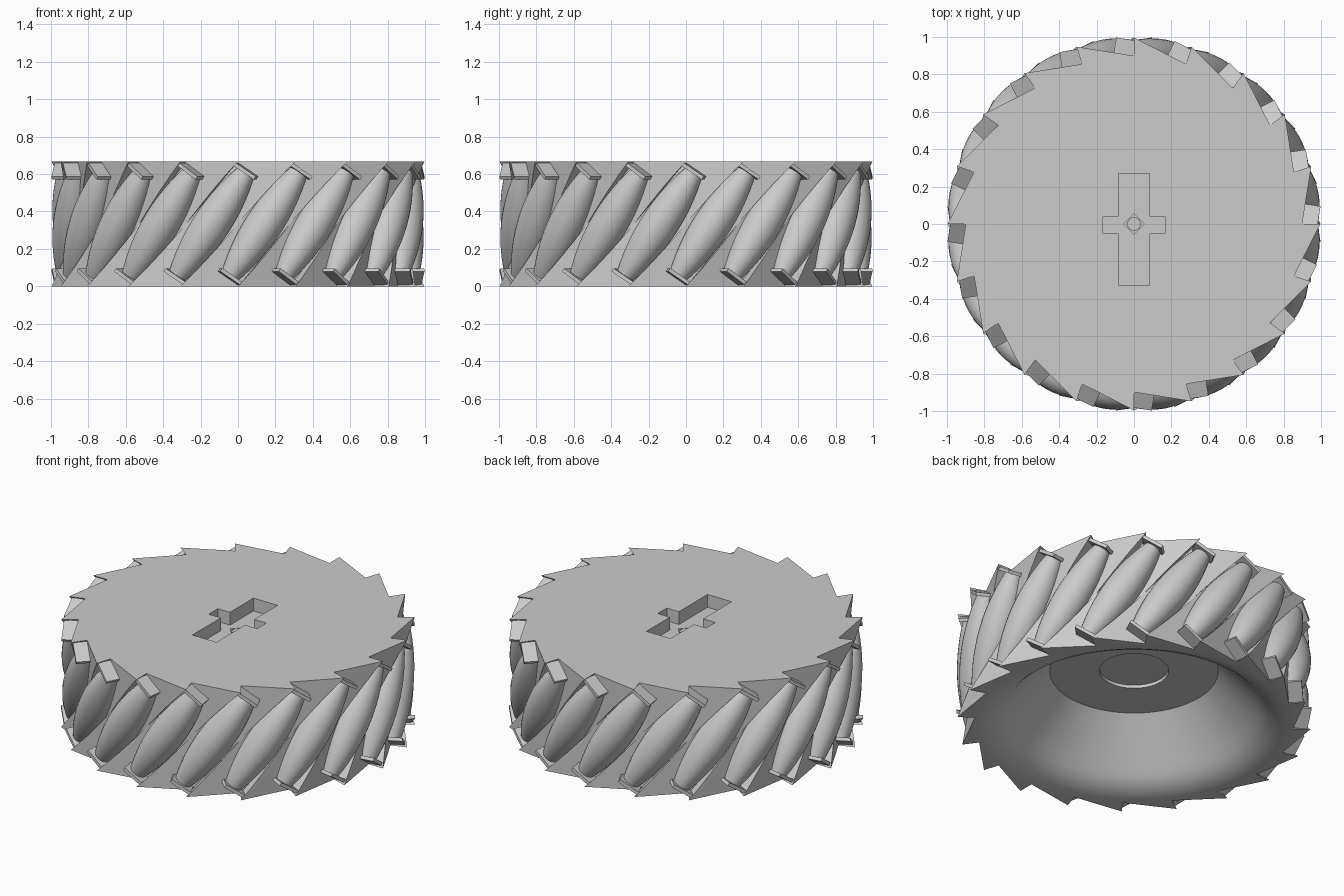
import bpy, bmesh
from math import sin, cos, tan, pi, radians
from mathutils import Matrix, Vector

if "Cube" in bpy.data.objects:
    bpy.data.objects.remove(bpy.data.objects["Cube"])

N = 20                      # rollers around the hub
PITCH = 2 * pi / N
HEIGHT = 0.667
FLOOR = 0.888               # distance of each flat groove floor from the axis
TILT = radians(34)
HALF_LEN = 0.34

grey = bpy.data.materials.new("plain grey")
grey.use_nodes = True
grey.diffuse_color = (0.6, 0.6, 0.6, 1)
grey.node_tree.nodes["Principled BSDF"].inputs["Base Color"].default_value = (0.6, 0.6, 0.6, 1)


def make_mesh(name, bm):
    bmesh.ops.remove_doubles(bm, verts=bm.verts, dist=1e-5)
    bmesh.ops.recalc_face_normals(bm, faces=bm.faces)
    mesh = bpy.data.meshes.new(name)
    bm.to_mesh(mesh)
    bm.free()
    mesh.materials.append(grey)
    return mesh


def add(name, mesh, matrix=Matrix()):
    obj = bpy.data.objects.new(name, mesh)
    obj.matrix_world = matrix
    bpy.context.collection.objects.link(obj)
    return obj


def activate(obj):
    bpy.ops.object.select_all(action="DESELECT")
    obj.select_set(True)
    bpy.context.view_layer.objects.active = obj


def smooth(obj, degrees):
    activate(obj)
    bpy.ops.object.shade_smooth_by_angle(angle=radians(degrees))


def skin(bm, rings, cap=True):
    """Bridge rings of equal length and close both ends."""
    rows = [[bm.verts.new(p) for p in ring] for ring in rings]
    count = len(rows[0])
    for a, b in zip(rows, rows[1:]):
        for i in range(count):
            j = (i + 1) % count
            bm.faces.new((a[i], a[j], b[j], b[i]))
    if cap:
        bm.faces.new(rows[0])
        bm.faces.new(rows[-1])


def prism(name, outline, z0, z1):
    bm = bmesh.new()
    skin(bm, [[(x, y, z) for x, y in outline] for z in (z0, z1)])
    return add(name, make_mesh(name, bm))


# Hub: flat groove floors that step into saw teeth at both rims
SAMPLES = 6


def row_angles(t):
    """Angle and offset from the groove centre at height fraction t."""
    start = -1.5 * PITCH + 2 * PITCH * t
    for k in range(N):
        for s in range(SAMPLES):
            off = start + PITCH * s / (SAMPLES - 1)
            yield PITCH * (k + 0.5) + off, off


def circle(radius, z, t):
    return [(radius * cos(a), radius * sin(a), z) for a, _ in row_angles(t)]


levels = 16
rings = [circle(0.85, HEIGHT, 1)]
for i in range(levels, -1, -1):
    t = i / levels
    rings.append([(FLOOR / cos(o) * cos(a), FLOOR / cos(o) * sin(a), HEIGHT * t)
                  for a, o in row_angles(t)])
# Underside bowl with a flared lip and a shallow round recess
for r, z in [(0.865, 0), (0.81, 0.015), (0.76, 0.04), (0.72, 0.075),
             (0.685, 0.115), (0.475, 0.34), (0.195, 0.34), (0.195, 0.36)]:
    rings.append(circle(r, z, 0))
bm = bmesh.new()
skin(bm, rings, cap=False)
bmesh.ops.remove_doubles(bm, verts=bm.verts, dist=1e-5)
bmesh.ops.holes_fill(bm, edges=[e for e in bm.edges if e.is_boundary], sides=0)
hub = add("hub", make_mesh("hub", bm))

# Cross-shaped socket with a small diamond pocket in its floor
ax, ay0, ay1, bx, by0, by1 = 0.083, -0.33, 0.27, 0.167, -0.05, 0.04
cross = [(-ax, ay0), (ax, ay0), (ax, by0), (bx, by0), (bx, by1), (ax, by1),
         (ax, ay1), (-ax, ay1), (-ax, by1), (-bx, by1), (-bx, by0), (-ax, by0)]
diamond = [(0.055 * cos(i * pi / 2), 0.055 * sin(i * pi / 2)) for i in range(4)]
for cutter in (prism("socket_cutter", cross, HEIGHT - 0.08, HEIGHT + 0.1),
               prism("pocket_cutter", diamond, HEIGHT - 0.11, HEIGHT + 0.1)):
    cutter.hide_render = True
    activate(hub)
    mod = hub.modifiers.new("cut", "BOOLEAN")
    mod.operation = "DIFFERENCE"
    mod.solver = "EXACT"
    mod.object = cutter
    bpy.ops.object.modifier_apply(modifier=mod.name)
    bpy.data.objects.remove(cutter)
smooth(hub, 20)

# Round pin in the pocket
pin = prism("socket_pin", [(0.036 * cos(i * pi / 8), 0.036 * sin(i * pi / 8))
                           for i in range(16)], HEIGHT - 0.115, HEIGHT - 0.08)
smooth(pin, 30)

# Barrel roller, lying along its local z axis
bm = bmesh.new()
steps, sides = 16, 24
barrel = []
for i in range(steps + 1):
    f = 2 * i / steps - 1
    r = 0.1 - 0.052 * f * f
    barrel.append([(r * cos(2 * pi * j / sides), r * sin(2 * pi * j / sides), f * HALF_LEN)
                   for j in range(sides)])
skin(bm, barrel)
roller_mesh = make_mesh("roller", bm)

# End plate, square to the roller axis
bm = bmesh.new()
bmesh.ops.create_cube(bm, size=1)
bmesh.ops.scale(bm, vec=(0.12, 0.13, 0.02), verts=bm.verts)
plate_mesh = make_mesh("end_plate", bm)

for k in range(N):
    place = (Matrix.Rotation(PITCH * (k + 0.5), 4, "Z")
             @ Matrix.Translation((0.9, 0, HEIGHT / 2))
             @ Matrix.Rotation(-TILT, 4, "X"))
    roller = add(f"roller_{k + 1}", roller_mesh, place)
    if k == 0:
        smooth(roller, 40)
    for side, sign in (("top", 1), ("bottom", -1)):
        add(f"{side}_plate_{k + 1}", plate_mesh,
            place @ Matrix.Translation((0.01, 0, sign * HALF_LEN)))
